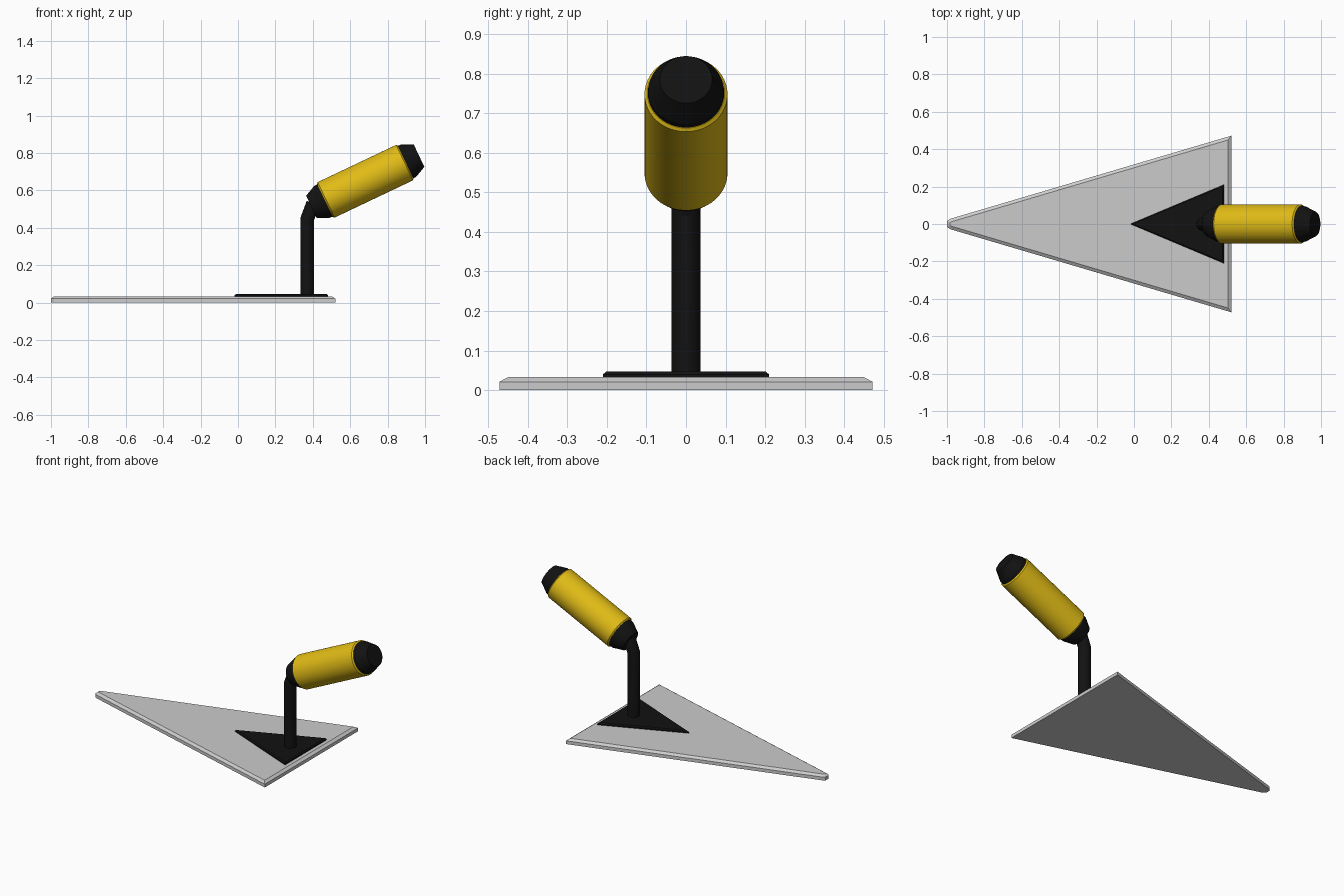
import bpy, bmesh, math
from mathutils import Vector, Matrix

if "Cube" in bpy.data.objects:
    bpy.data.objects.remove(bpy.data.objects["Cube"])


def material(name, rgb):
    m = bpy.data.materials.new(name)
    m.diffuse_color = (*rgb, 1)
    m.use_nodes = True
    m.node_tree.nodes["Principled BSDF"].inputs["Base Color"].default_value = m.diffuse_color
    return m


black = material("black", (0.006, 0.006, 0.006))
yellow = material("yellow", (0.75, 0.5, 0.008))


def finish(name, bm, mat=None, smooth=False):
    bmesh.ops.recalc_face_normals(bm, faces=bm.faces)
    me = bpy.data.meshes.new(name)
    bm.to_mesh(me)
    bm.free()
    ob = bpy.data.objects.new(name, me)
    bpy.context.collection.objects.link(ob)
    if mat:
        me.materials.append(mat)
    if smooth:
        bpy.ops.object.select_all(action='DESELECT')
        ob.select_set(True)
        bpy.context.view_layer.objects.active = ob
        bpy.ops.object.shade_smooth_by_angle(angle=math.radians(20))
    return ob


def plate(name, outline, z0, z1, chamfer, mat=None):
    """Flat plate with a chamfered top edge."""
    bm = bmesh.new()
    base = bm.faces.new([bm.verts.new((x, y, z0)) for x, y in outline])
    base.normal_update()
    if base.normal.z > 0:
        base.normal_flip()
    ext = bmesh.ops.extrude_face_region(bm, geom=[base], use_keep_orig=True)["geom"]
    verts = [v for v in ext if isinstance(v, bmesh.types.BMVert)]
    bmesh.ops.translate(bm, verts=verts, vec=(0, 0, z1 - z0 - chamfer[1]))
    bmesh.ops.recalc_face_normals(bm, faces=bm.faces)
    top = [f for f in bm.faces if f.normal.z > 0.9]
    bmesh.ops.inset_region(bm, faces=top, thickness=chamfer[0],
                           use_even_offset=True, use_boundary=True)
    for v in top[0].verts:
        v.co.z = z1
    return finish(name, bm, mat)


def tube(name, rings, mat, sides=48):
    """Loft circles given as (centre, axis, radius)."""
    bm = bmesh.new()
    loops = []
    for centre, axis, r in rings:
        a = Vector(axis).normalized()
        u = Vector((0, 1, 0))
        w = a.cross(u)
        loops.append([bm.verts.new(Vector(centre) + r * (math.cos(t) * u + math.sin(t) * w))
                      for t in (2 * math.pi * i / sides for i in range(sides))])
    for p, q in zip(loops, loops[1:]):
        for i in range(sides):
            j = (i + 1) % sides
            bm.faces.new((p[i], p[j], q[j], q[i]))
    bm.faces.new(loops[0])
    bm.faces.new(loops[-1])
    return finish(name, bm, mat, True)


# Blade with blunted tip, and mounting plate
side = [(-1, 0.015), (-0.985, 0.027), (0.52, 0.472)]
plate("blade", side + [(x, -y) for x, y in reversed(side)], 0, 0.033, (0.017, 0.012))
plate("mounting_plate", [(-0.02, 0), (0.48, 0.21), (0.48, -0.21)],
      0.03, 0.047, (0.006, 0.007), black)

# Bent shank
tube("shank", [((0.37, 0, 0.035), (0, 0, 1), 0.037),
               ((0.37, 0, 0.447), (0.18, 0, 1), 0.037),
               ((0.402, 0, 0.53), (0.4, 0, 1), 0.037)], black, 32)

# Slanted handle: ferrule, grip and end cap along one axis
start = Vector((0.465, 0, 0.546))
axis = Vector((0.903, 0, 0.429)).normalized()


def on_axis(profile):
    return [(start + axis * d, axis, r) for d, r in profile]


tube("ferrule", on_axis([(-0.08, 0.066), (-0.02, 0.094), (0.02, 0.098)]), black)
tube("grip", on_axis([(0, 0.098), (0.007, 0.105), (0.471, 0.105), (0.478, 0.098)]), yellow)
tube("end_cap", on_axis([(0.46, 0.098), (0.495, 0.095), (0.557, 0.066)]), black)
